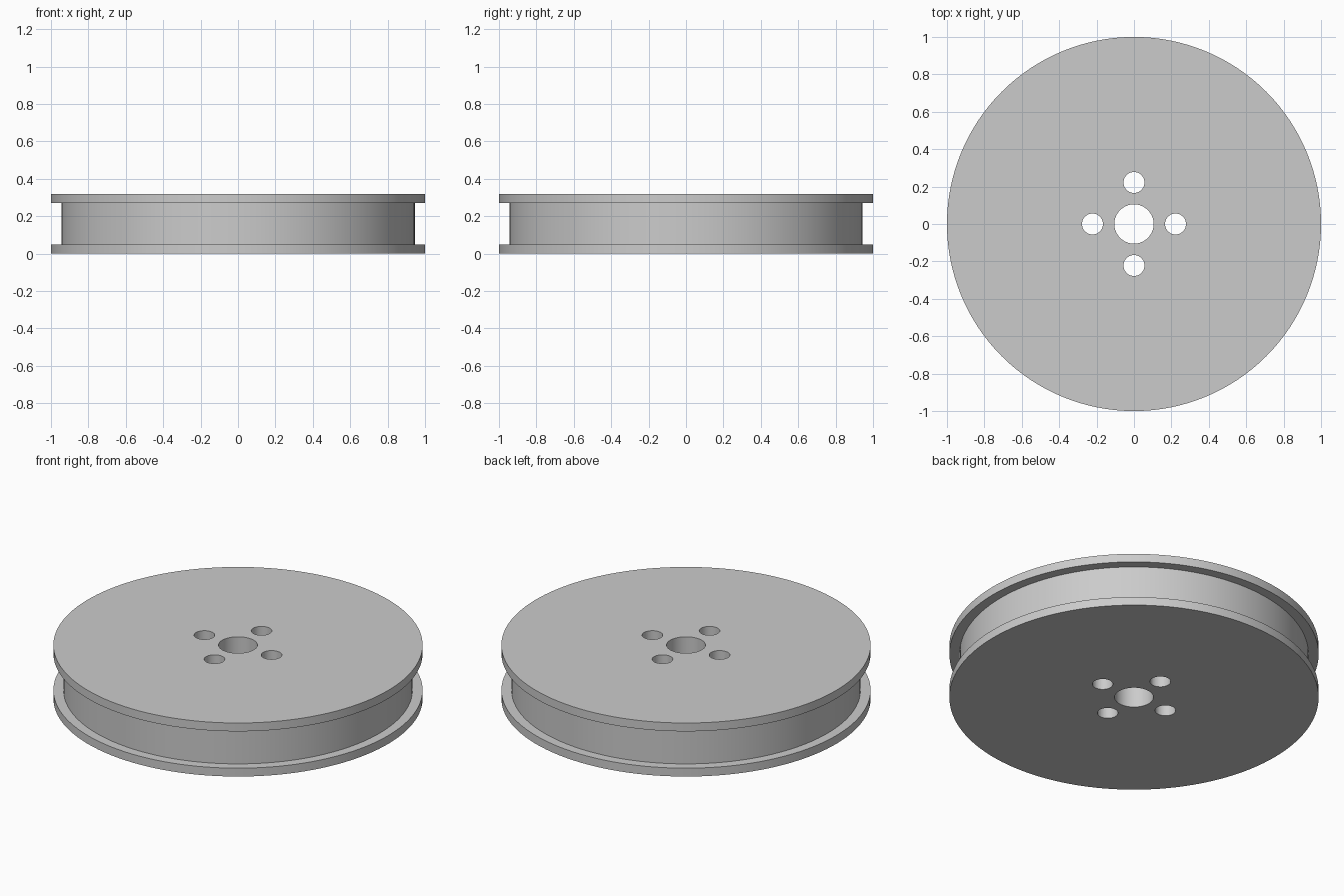
import bpy
import bmesh
import math
from mathutils import Matrix

cube = bpy.data.objects.get("Cube")
if cube:
    bpy.data.objects.remove(cube, do_unlink=True)

HEIGHT, FLANGE = 0.32, 0.05
RIM_R, CORE_R, BORE_R = 1.0, 0.945, 0.105
BOLT_R, BOLT_CIRCLE, BOLTS = 0.056, 0.222, 4
SEGMENTS = 128

# Plain grey material
grey = bpy.data.materials.new("plain grey")
grey.use_nodes = True
colour = (0.6, 0.6, 0.6, 1)
grey.diffuse_color = colour
grey.node_tree.nodes["Principled BSDF"].inputs["Base Color"].default_value = colour


def add_object(name, bm):
    bmesh.ops.recalc_face_normals(bm, faces=bm.faces)
    mesh = bpy.data.meshes.new(name)
    bm.to_mesh(mesh)
    bm.free()
    mesh.materials.append(grey)
    obj = bpy.data.objects.new(name, mesh)
    bpy.context.collection.objects.link(obj)
    return obj


# Wheel: two flanges, recessed core and central bore from one turned profile
profile = [
    (BORE_R, 0), (RIM_R, 0), (RIM_R, FLANGE), (CORE_R, FLANGE),
    (CORE_R, HEIGHT - FLANGE), (RIM_R, HEIGHT - FLANGE),
    (RIM_R, HEIGHT), (BORE_R, HEIGHT),
]
bm = bmesh.new()
verts = [bm.verts.new((r, 0, z)) for r, z in profile]
edges = [bm.edges.new((v, verts[i - 1])) for i, v in enumerate(verts)]
bmesh.ops.spin(bm, geom=verts + edges, cent=(0, 0, 0), axis=(0, 0, 1),
               angle=math.tau, steps=SEGMENTS, use_merge=True)
bmesh.ops.remove_doubles(bm, verts=bm.verts, dist=1e-5)
wheel = add_object("flanged_wheel", bm)

# Bolt holes around the bore
bm = bmesh.new()
for i in range(BOLTS):
    place = (Matrix.Rotation(math.tau * i / BOLTS, 4, "Z")
             @ Matrix.Translation((BOLT_CIRCLE, 0, HEIGHT / 2)))
    bmesh.ops.create_cone(bm, cap_ends=True, segments=48, radius1=BOLT_R,
                          radius2=BOLT_R, depth=HEIGHT * 2, matrix=place)
cutter = add_object("bolt_hole_cutter", bm)
cutter.hide_render = True

holes = wheel.modifiers.new("bolt holes", "BOOLEAN")
holes.operation = "DIFFERENCE"
holes.solver = "EXACT"
holes.object = cutter

bpy.ops.object.select_all(action="DESELECT")
wheel.select_set(True)
bpy.context.view_layer.objects.active = wheel
bpy.ops.object.modifier_apply(modifier=holes.name)
bpy.data.objects.remove(cutter, do_unlink=True)
bpy.ops.object.shade_smooth_by_angle(angle=math.radians(30))
